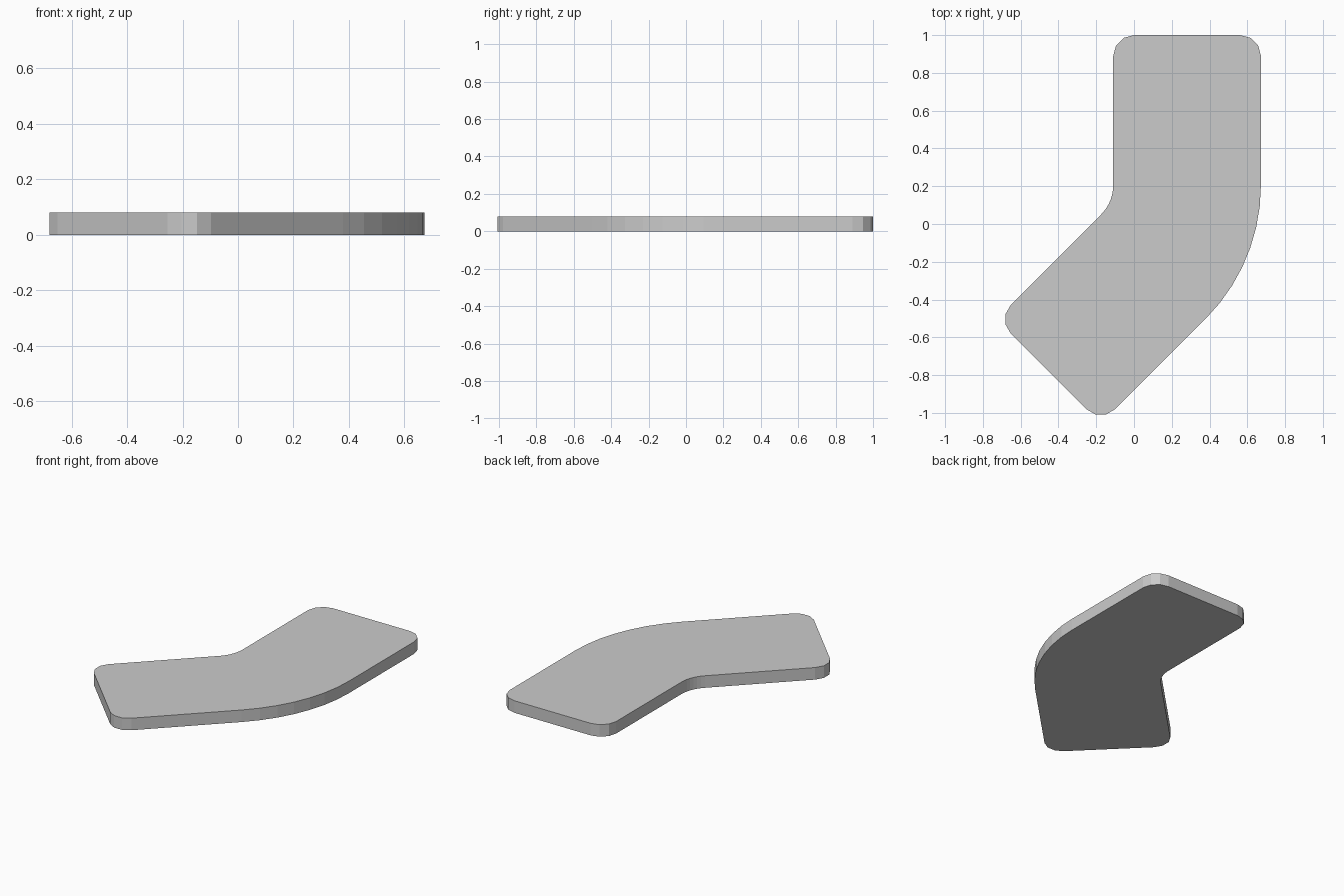
import bpy, bmesh
from math import sin, cos, radians, sqrt

if "Cube" in bpy.data.objects:
    bpy.data.objects.remove(bpy.data.objects["Cube"])

HEIGHT = 0.08
WIDTH = 0.782          # slab width across the bend
R_OUT = 1.0            # outer bend radius
R_IN = R_OUT - WIDTH   # inner bend radius
CX, CY = -0.328, 0.205 # centre of the bend
R_CORNER = 0.11


def arc(cx, cy, r, a0, a1, n):
    """Points on an arc, angles in degrees."""
    angles = [radians(a0 + (a1 - a0) * i / n) for i in range(n + 1)]
    return [(cx + r * cos(a), cy + r * sin(a)) for a in angles]


# Corner centres of the straight (back) end
back_right = (CX + R_OUT - R_CORNER, 1 - R_CORNER)
back_left = (CX + R_IN + R_CORNER, 1 - R_CORNER)

# Corner centres of the angled (front) end, turned 45 degrees about the bend
d = sqrt(0.5)
length = 0.785 - R_CORNER


def front_corner(radius):
    return (CX + d * radius - d * length, CY - d * radius - d * length)


front_right = front_corner(R_OUT - R_CORNER)
front_left = front_corner(R_IN + R_CORNER)

# Counter-clockwise outline
outline = (
    arc(CX, CY, R_OUT, -45, 0, 7)
    + arc(*back_right, R_CORNER, 0, 90, 3)
    + arc(*back_left, R_CORNER, 90, 180, 3)
    + arc(CX, CY, R_IN, 0, -45, 7)
    + arc(*front_left, R_CORNER, 135, 225, 3)
    + arc(*front_right, R_CORNER, 225, 315, 3)
)

# Extrude the outline into the slab
bm = bmesh.new()
base = bm.faces.new([bm.verts.new((x, y, 0)) for x, y in outline])
top = bmesh.ops.extrude_face_region(bm, geom=[base], use_keep_orig=True)
bmesh.ops.translate(bm, vec=(0, 0, HEIGHT),
                    verts=[v for v in top["geom"] if isinstance(v, bmesh.types.BMVert)])
bmesh.ops.recalc_face_normals(bm, faces=bm.faces)

mesh = bpy.data.meshes.new("bent_slab")
bm.to_mesh(mesh)
bm.free()
slab = bpy.data.objects.new("bent_slab", mesh)
bpy.context.collection.objects.link(slab)
